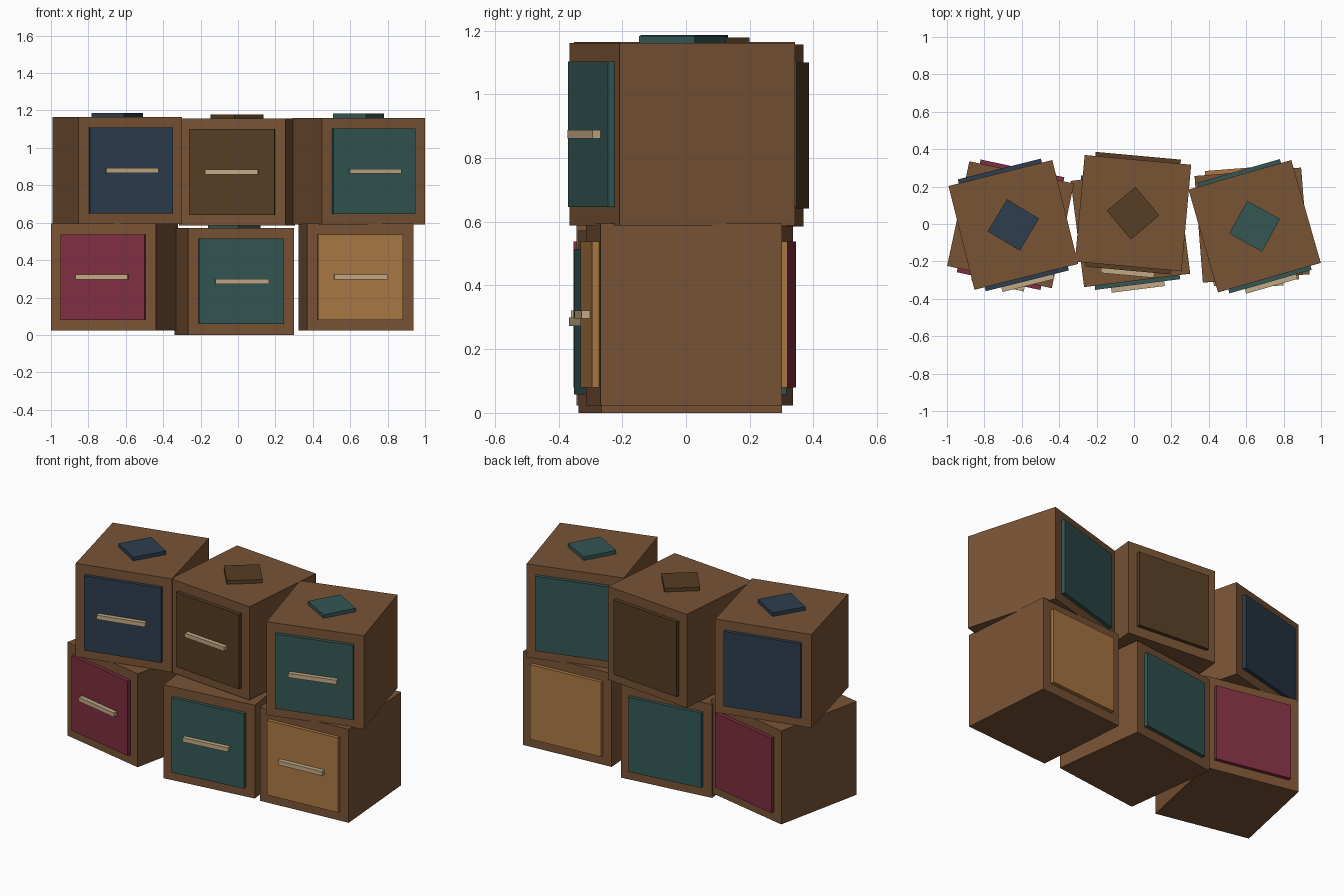
import bpy
from math import radians
from mathutils import Matrix

if "Cube" in bpy.data.objects:
    bpy.data.objects.remove(bpy.data.objects["Cube"], do_unlink=True)

SIZE = 0.572           # cube edge
HALF = SIZE / 2
PANEL = SIZE * 0.8     # drawer panel edge
LIP = 0.022            # how far panels stand out
BAR = 0.026            # handle thickness


def material(name, rgb):
    linear = [((c / 255 + 0.055) / 1.055) ** 2.4 for c in rgb] + [1]
    mat = bpy.data.materials.new(name)
    mat.use_nodes = True
    mat.diffuse_color = linear
    mat.node_tree.nodes["Principled BSDF"].inputs["Base Color"].default_value = linear
    return mat


wood = material("wood", (121, 83, 53))
cream = material("cream handle", (194, 169, 134))
navy = material("navy", (45, 61, 78))
umber = material("dark brown", (86, 61, 36))
teal = material("teal", (51, 87, 84))
wine = material("wine red", (126, 46, 65))
amber = material("amber", (171, 121, 67))


def block(name, size, centre, mat, frame, turn=0):
    """Box placed in the frame of its cube."""
    bpy.ops.mesh.primitive_cube_add(size=1)
    obj = bpy.context.object
    obj.name = name
    obj.data.transform(Matrix.Diagonal((*size, 1)))
    obj.data.materials.append(mat)
    obj.matrix_world = frame @ Matrix.Translation(centre) @ Matrix.Rotation(radians(turn), 4, "Z")


def drawer_cube(name, place, angle, colour):
    frame = Matrix.Translation(place) @ Matrix.Rotation(radians(angle), 4, "Z")
    block(name + "_body", (SIZE, SIZE, SIZE), (0, 0, 0), wood, frame)
    # drawer front and matching back panel
    for side, label in ((-1, "_drawer_front"), (1, "_back_panel")):
        block(name + label, (PANEL, LIP, PANEL), (0, side * (HALF + LIP / 2), 0), colour, frame)
    # pull bar on the drawer front
    block(name + "_handle", (SIZE / 2, BAR, BAR), (0, -HALF - LIP - BAR / 2, 0), cream, frame)
    # diamond tile on the lid
    block(name + "_top_tile", (0.2, 0.2, LIP), (0, 0, HALF + LIP / 2), colour, frame, 45)


# two rows of three cubes, each a little twisted
drawer_cube("lower_right", (-0.66, -0.004, 0.309), -12, wine)
drawer_cube("lower_middle", (-0.019, -0.018, HALF), 7.2, teal)
drawer_cube("lower_left", (0.631, -0.006, 0.309), 4.5, amber)
drawer_cube("upper_right", (-0.645, -0.005, 0.879), 14, navy)
drawer_cube("upper_middle", (-0.005, 0.058, 0.871), -5.2, umber)
drawer_cube("upper_left", (0.645, -0.012, 0.875), 16, teal)
